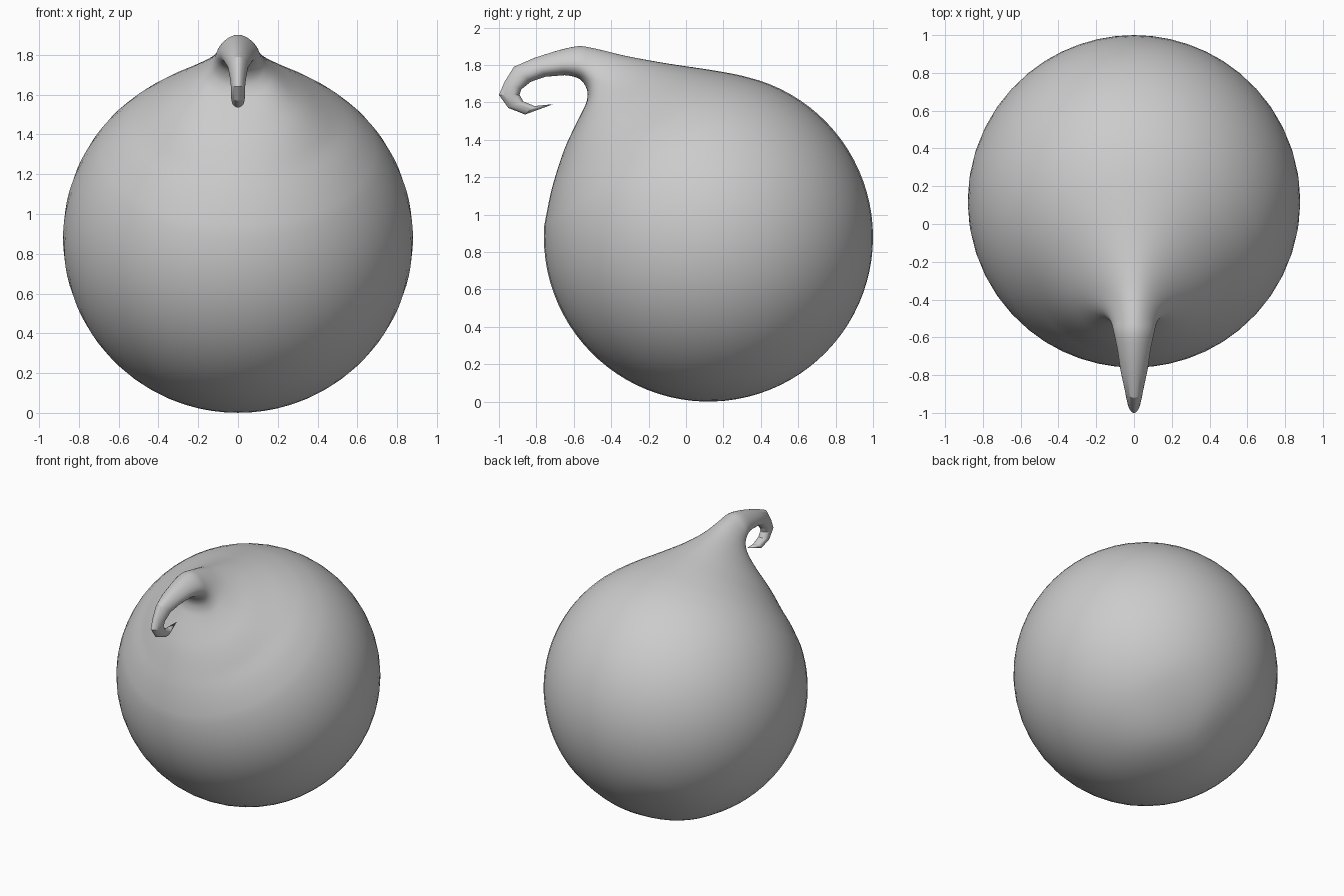
import bpy, bmesh, math
from mathutils import Vector

if "Cube" in bpy.data.objects:
    bpy.data.objects.remove(bpy.data.objects["Cube"])

N = 48
CY, CZ, R = 0.12, 0.88, 0.88      # ball centre and radius
AXIS = math.radians(56)           # ball axis leans up and towards the front

# neck and hook sections: upper y, z, lower y, z, half width
NECK = [
    (0.30, 1.742, -0.735, 1.06, 0.62),
    (0.12, 1.775, -0.70, 1.20, 0.49),
    (-0.05, 1.80, -0.65, 1.35, 0.365),
    (-0.20, 1.825, -0.60, 1.46, 0.26),
    (-0.33, 1.85, -0.555, 1.55, 0.185),
    (-0.42, 1.872, -0.53, 1.61, 0.145),
    (-0.50, 1.89, -0.53, 1.67, 0.12),
    (-0.58, 1.90, -0.57, 1.725, 0.105),
    (-0.70, 1.873, -0.65, 1.745, 0.085),
]
HOOK = [
    (-0.81, 1.838, -0.75, 1.737, 0.07),
    (-0.92, 1.79, -0.83, 1.71, 0.05),
    (-0.97, 1.71, -0.88, 1.67, 0.04),
    (-1.00, 1.64, -0.89, 1.64, 0.035),
    (-0.95, 1.57, -0.87, 1.605, 0.035),
    (-0.86, 1.535, -0.81, 1.58, 0.03),
]
TIP = (0, -0.71, 1.59)


def on_ball(a):
    return CY - R * math.cos(a), CZ + R * math.sin(a)


def ball_section(deg):
    t = math.radians(deg)
    return (*on_ball(AXIS + t), *on_ball(AXIS - t), R * math.sin(t))


def catmull(a, b, c, d, t):
    return tuple(0.5 * (2*q + (r-p)*t + (2*p-5*q+4*r-s)*t*t + (3*q-p-3*r+s)*t**3)
                 for p, q, r, s in zip(a, b, c, d))


# ball sections, then smoothly interpolated neck, then the coarse hook
sections = [ball_section(d) for d in range(176, 49, -4)]
ctrl = [ball_section(56)] + NECK + [HOOK[0]]
for i in range(1, len(ctrl) - 2):
    for k in range(4):
        sections.append(catmull(*ctrl[i-1:i+3], k / 4))
sections += [NECK[-1]] + HOOK

bm = bmesh.new()
rings = []
for uy, uz, ly, lz, w in sections:
    mid = Vector((0, (uy + ly) / 2, (uz + lz) / 2))
    half = Vector((0, (uy - ly) / 2, (uz - lz) / 2))
    pinch = 0.22 * max(0, min(1, (0.5 - w) / 0.3))   # narrower along the ridge
    ring = []
    for j in range(N):
        t = 2 * math.pi * j / N
        x = w * math.sin(t) * (1 - pinch * math.cos(t))
        ring.append(bm.verts.new(mid + half * math.cos(t) + Vector((x, 0, 0))))
    rings.append(ring)

for a, b in zip(rings, rings[1:]):
    for j in range(N):
        k = (j + 1) % N
        bm.faces.new((a[j], a[k], b[k], b[j]))

# close the far pole and the hook tip
py, pz = on_ball(AXIS + math.pi)
for ring, co in ((rings[0], (0, py, pz)), (rings[-1], TIP)):
    v = bm.verts.new(co)
    for j in range(N):
        bm.faces.new((ring[j], ring[(j + 1) % N], v))
bmesh.ops.recalc_face_normals(bm, faces=bm.faces)

mesh = bpy.data.meshes.new("ball_with_curled_tip")
bm.to_mesh(mesh)
bm.free()
obj = bpy.data.objects.new("ball_with_curled_tip", mesh)
bpy.context.collection.objects.link(obj)
bpy.context.view_layer.objects.active = obj
obj.select_set(True)
bpy.ops.object.shade_smooth_by_angle(angle=math.radians(25))
